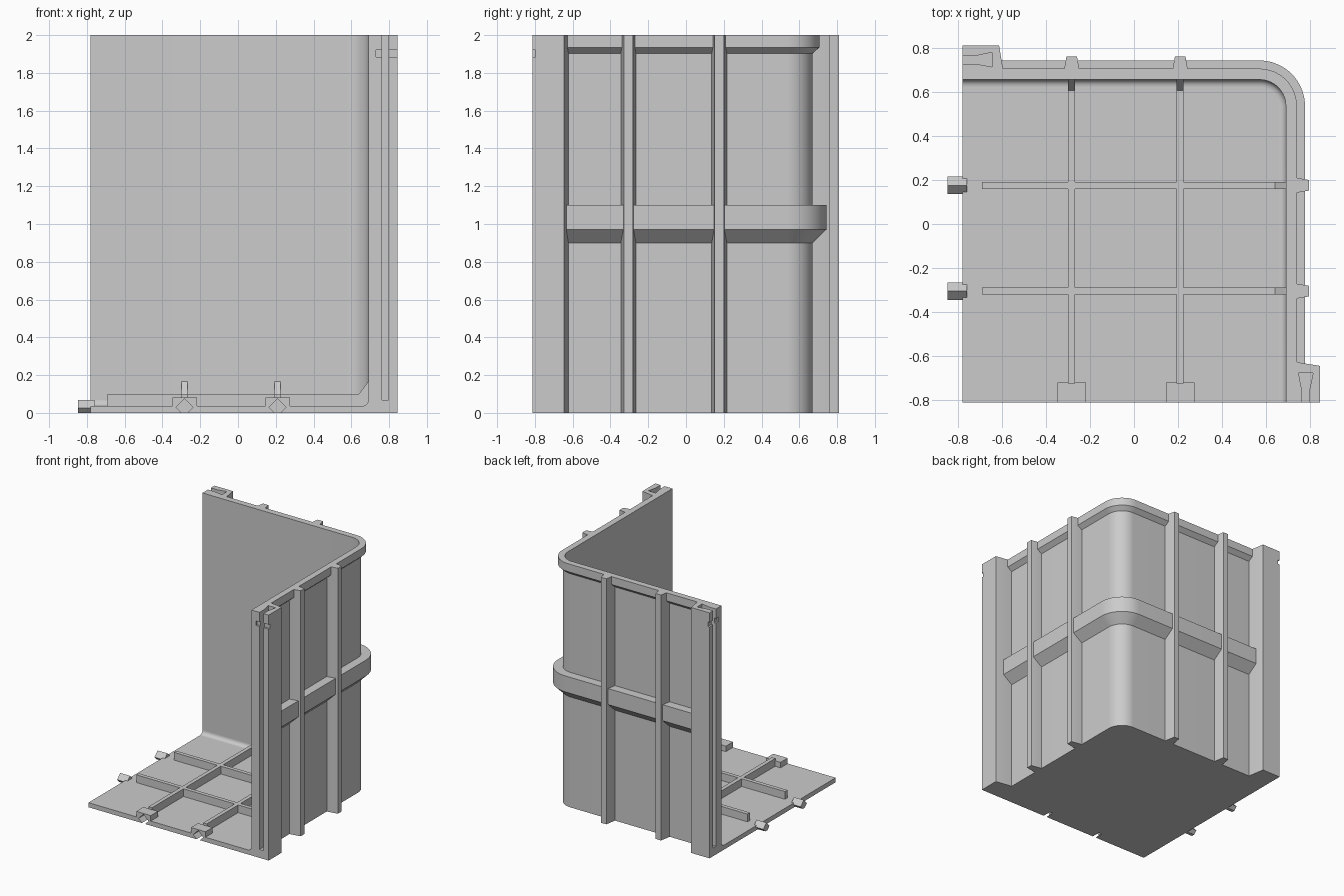
import bpy, bmesh
from math import sin, cos, pi

if "Cube" in bpy.data.objects:
    bpy.data.objects.remove(bpy.data.objects["Cube"], do_unlink=True)

grey = bpy.data.materials.new("plain grey")
grey.use_nodes = True
grey.diffuse_color = (0.6, 0.6, 0.6, 1)
grey.node_tree.nodes["Principled BSDF"].inputs["Base Color"].default_value = (0.6, 0.6, 0.6, 1)

# Inner faces and open ends of the two walls
IN_X, IN_Y = 0.69, 0.656
END_X, END_Y = -0.78, -0.812
CORNER = 0.12
FLOOR = 0.037
HEIGHT = 2.0
SKIN = 0.015
parts = []


def finish(name, bm):
    bmesh.ops.recalc_face_normals(bm, faces=bm.faces)
    mesh = bpy.data.meshes.new(name)
    bm.to_mesh(mesh)
    bm.free()
    mesh.materials.append(grey)
    obj = bpy.data.objects.new(name, mesh)
    bpy.context.collection.objects.link(obj)
    parts.append(obj)
    return obj


def loft(name, rings):
    """Bridge closed rings of equal length and cap both ends."""
    bm = bmesh.new()
    rows = [[bm.verts.new(p) for p in ring] for ring in rings]
    n = len(rows[0])
    for a, b in zip(rows, rows[1:]):
        for i in range(n):
            j = (i + 1) % n
            bm.faces.new((a[i], a[j], b[j], b[i]))
    bm.faces.new(rows[0])
    bm.faces.new(rows[-1])
    return finish(name, bm)


def prism(name, outline, low, high, axis):
    place = {"x": lambda p, q, h: (h, p, q),
             "y": lambda p, q, h: (p, h, q),
             "z": lambda p, q, h: (p, q, h)}[axis]
    return loft(name, [[place(p, q, h) for p, q in outline] for h in (low, high)])


def rect(p0, p1, q0, q1):
    return [(p0, q0), (p1, q0), (p1, q1), (p0, q1)]


def diamond(c, z, r):
    return [(c - r, z), (c, z - r), (c + r, z), (c, z + r)]


def wall_path(out, start):
    """L-shaped path round the corner, pushed outwards by out."""
    r = CORNER + out
    cx, cy = IN_X - CORNER, IN_Y - CORNER
    arc = [(cx + r * cos(t * pi / 32), cy + r * sin(t * pi / 32)) for t in range(17)]
    return [(IN_X + out, END_Y + start)] + arc + [(END_X + start, IN_Y + out)]


def sweep(name, profile, start):
    lines = [[(x, y, z) for x, y in wall_path(o, start)] for o, z in profile]
    return loft(name, list(zip(*lines)))


def cut(obj, cutter):
    mod = obj.modifiers.new("cut", "BOOLEAN")
    mod.operation = "DIFFERENCE"
    mod.solver = "EXACT"
    mod.object = cutter
    cutter.hide_render = True
    cutter.hide_viewport = True
    cutter.display_type = "WIRE"
    if cutter in parts:
        parts.remove(cutter)


# Floor, wall skin, top rim, middle band and floor fillet
floor = prism("floor", wall_path(0.006, 0) + [(END_X, END_Y)], 0, FLOOR, "z")
sweep("wall", rect(0, SKIN, 0, HEIGHT), 0.15)
sweep("top_rim", [(0.005, 1.895), (0.05, 1.935), (0.05, HEIGHT), (0.005, HEIGHT)], 0.17)
sweep("middle_band", [(0.005, 0.89), (0.087, 0.97), (0.087, 1.1), (0.005, 1.1)], 0.17)
R = 0.03
fillet = [(R * (cos(t * pi / 12) - 1), FLOOR + R * (1 - sin(t * pi / 12))) for t in range(7)]
sweep("floor_fillet", fillet + [(-R, FLOOR - 0.01), (0.005, FLOOR - 0.01), (0.005, FLOOR + R)], 0)

# End flanges with a dovetail slot and a shallow cross notch
flange_plan = [(0, 0), (0, 0.155), (0.167, 0.155), (0.19, SKIN), (0.19, 0)]
slot_plan = [(-0.01, 0.072), (0.06, 0.072), (0.135, 0.058),
             (0.135, 0.124), (0.06, 0.108), (-0.01, 0.108)]
notch_plan = rect(-0.01, SKIN, 0.04, 0.17)
sides = {"right_wall": lambda u, v: (IN_X + v, END_Y + u),
         "back_wall": lambda u, v: (END_X + u, IN_Y + v)}
for side, place in sides.items():
    def plan(pts):
        return [place(u, v) for u, v in pts]
    flange = prism(side + "_flange", plan(flange_plan), 0, HEIGHT, "z")
    cut(flange, prism(side + "_slot_cutter", plan(slot_plan), 0.068, HEIGHT + 0.1, "z"))
    cut(flange, prism(side + "_notch_cutter", plan(notch_plan), 1.885, 1.922, "z"))

# Upright outer ribs and floor ribs, in pairs
rib_plan = [(-0.04, 0.005), (-0.04, SKIN), (-0.024, 0.105),
            (0.024, 0.105), (0.04, SKIN), (0.04, 0.005)]
RIB_X, RIB_Y = (-0.283, 0.21), (-0.305, 0.176)


def floor_rib_side(start, wall):
    return [(start, 0.03), (start, 0.1), (wall - 0.05, 0.1),
            (wall, 0.167), (wall + 0.005, 0.167), (wall + 0.005, 0.03)]


for i, y in enumerate(RIB_Y):
    prism(f"right_wall_rib_{i}", [(IN_X + v, y + u) for u, v in rib_plan], 0, HEIGHT, "z")
    prism(f"floor_cross_rib_{i}", floor_rib_side(-0.69, IN_X), y - 0.016, y + 0.016, "y")
    # Diamond locating pin with a flat underside
    pin = [(y - 0.04, 0.027), (y - 0.013, 0), (y + 0.013, 0), (y + 0.04, 0.027), (y, 0.067)]
    prism(f"locating_pin_{i}", pin, -0.848, -0.76, "x")

for i, x in enumerate(RIB_X):
    prism(f"back_wall_rib_{i}", [(x + u, IN_Y + v) for u, v in rib_plan], 0, HEIGHT, "z")
    prism(f"floor_long_rib_{i}", floor_rib_side(-0.725, IN_Y), x - 0.016, x + 0.016, "x")
    # Socket block with a diamond hole for a pin
    block = prism(f"socket_block_{i}", rect(x - 0.065, x + 0.065, 0.03, 0.082), END_Y, -0.72, "y")
    hole = prism(f"socket_cutter_{i}", diamond(x, 0.03, 0.045), END_Y - 0.02, -0.74, "y")
    cut(block, hole)
    cut(floor, hole)

# Smooth the rounded corner, keep every edge crisp
bpy.ops.object.select_all(action="DESELECT")
for obj in parts:
    obj.select_set(True)
bpy.context.view_layer.objects.active = parts[0]
bpy.ops.object.shade_smooth_by_angle(angle=0.5)
